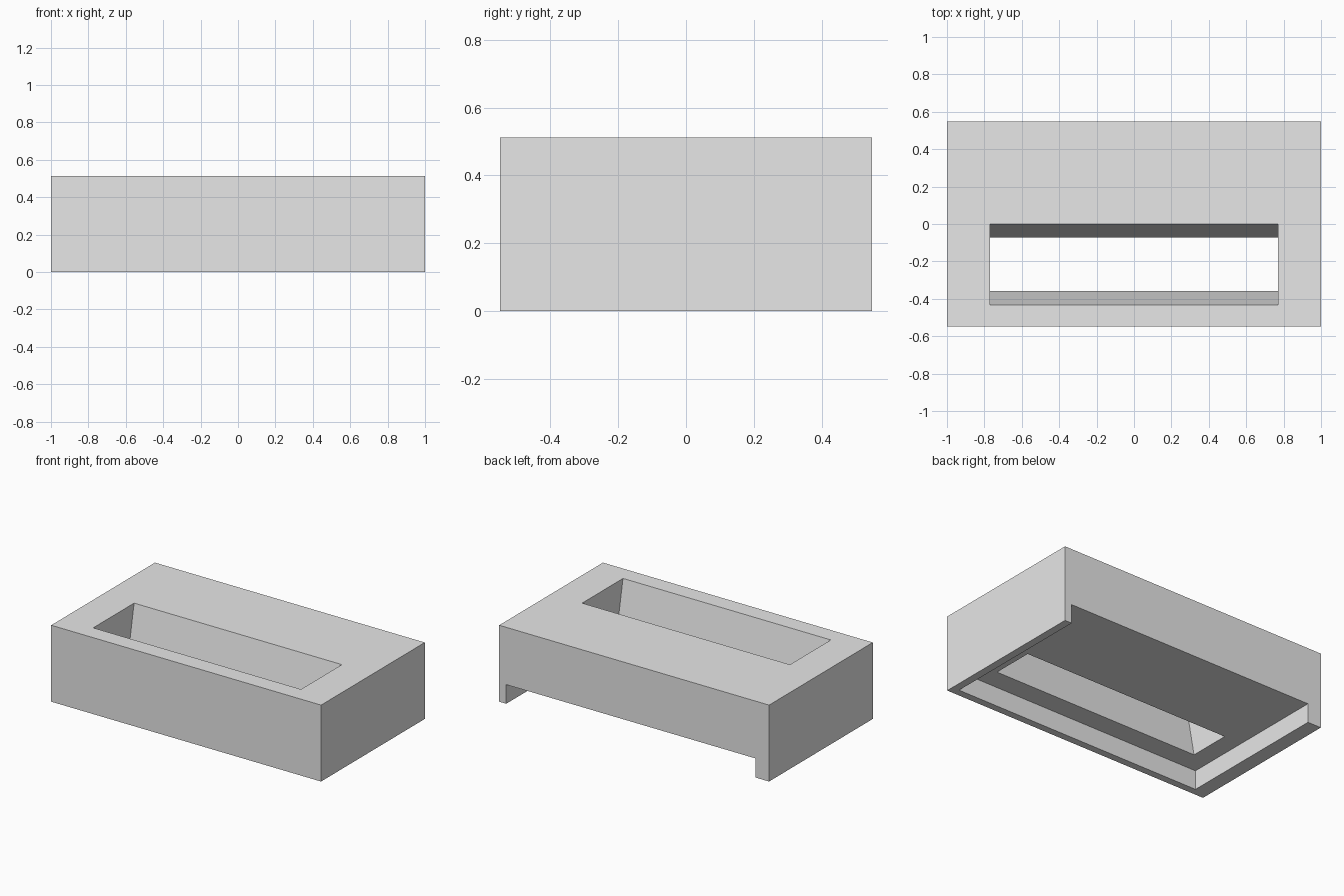
import bpy
import bmesh

if "Cube" in bpy.data.objects:
    bpy.data.objects.remove(bpy.data.objects["Cube"], do_unlink=True)

WIDTH, DEPTH, HEIGHT = 2.0, 1.098, 0.512
CEILING = 0.128           # height of the recess under the body
SLOT_X = 0.77             # half length of the slot
SLOT_TOP = (-0.433, 0.0)  # front and back edges of the slot at the top
SLOT_LOW = (-0.358, -0.073)  # the same edges at the recess ceiling

grey = bpy.data.materials.new("light_grey")
grey.use_nodes = True
colour = (0.8, 0.8, 0.8, 1.0)
grey.diffuse_color = colour
grey.node_tree.nodes["Principled BSDF"].inputs["Base Color"].default_value = colour


def prism(name, profile, x0, x1):
    """Extrude a (y, z) profile along x."""
    bm = bmesh.new()
    face = bm.faces.new([bm.verts.new((x0, y, z)) for y, z in profile])
    moved = bmesh.ops.extrude_face_region(bm, geom=[face])["geom"]
    bmesh.ops.translate(bm, vec=(x1 - x0, 0, 0),
                        verts=[v for v in moved if isinstance(v, bmesh.types.BMVert)])
    bmesh.ops.recalc_face_normals(bm, faces=bm.faces)
    mesh = bpy.data.meshes.new(name)
    bm.to_mesh(mesh)
    bm.free()
    mesh.materials.append(grey)
    obj = bpy.data.objects.new(name, mesh)
    bpy.context.collection.objects.link(obj)
    return obj


def rectangle(y0, y1, z0, z1):
    return [(y0, z0), (y1, z0), (y1, z1), (y0, z1)]


def slot_edges(z):
    """Front and back of the tapered slot at height z."""
    t = (z - CEILING) / (HEIGHT - CEILING)
    return [a + (b - a) * t for a, b in zip(SLOT_LOW, SLOT_TOP)]


# Main block
body = prism("body", rectangle(-DEPTH / 2, DEPTH / 2, 0, HEIGHT), -WIDTH / 2, WIDTH / 2)

# Recess below, open at the back, with a wider rim on one side
recess = prism("recess_cutter", rectangle(-0.5, 1, -0.1, CEILING), -0.9, 0.948)

# Tapered slot through the top, overshooting both surfaces
low, high = CEILING - 0.05, HEIGHT + 0.05
(f0, b0), (f1, b1) = slot_edges(low), slot_edges(high)
slot = prism("slot_cutter", [(f0, low), (b0, low), (b1, high), (f1, high)], -SLOT_X, SLOT_X)

# Cut both openings and keep the cutters out of sight
for cutter in (recess, slot):
    cut = body.modifiers.new(cutter.name, "BOOLEAN")
    cut.operation = "DIFFERENCE"
    cut.solver = "EXACT"
    cut.object = cutter
bpy.context.view_layer.objects.active = body
for name in [m.name for m in body.modifiers]:
    bpy.ops.object.modifier_apply(modifier=name)
for cutter in (recess, slot):
    bpy.data.objects.remove(cutter, do_unlink=True)
